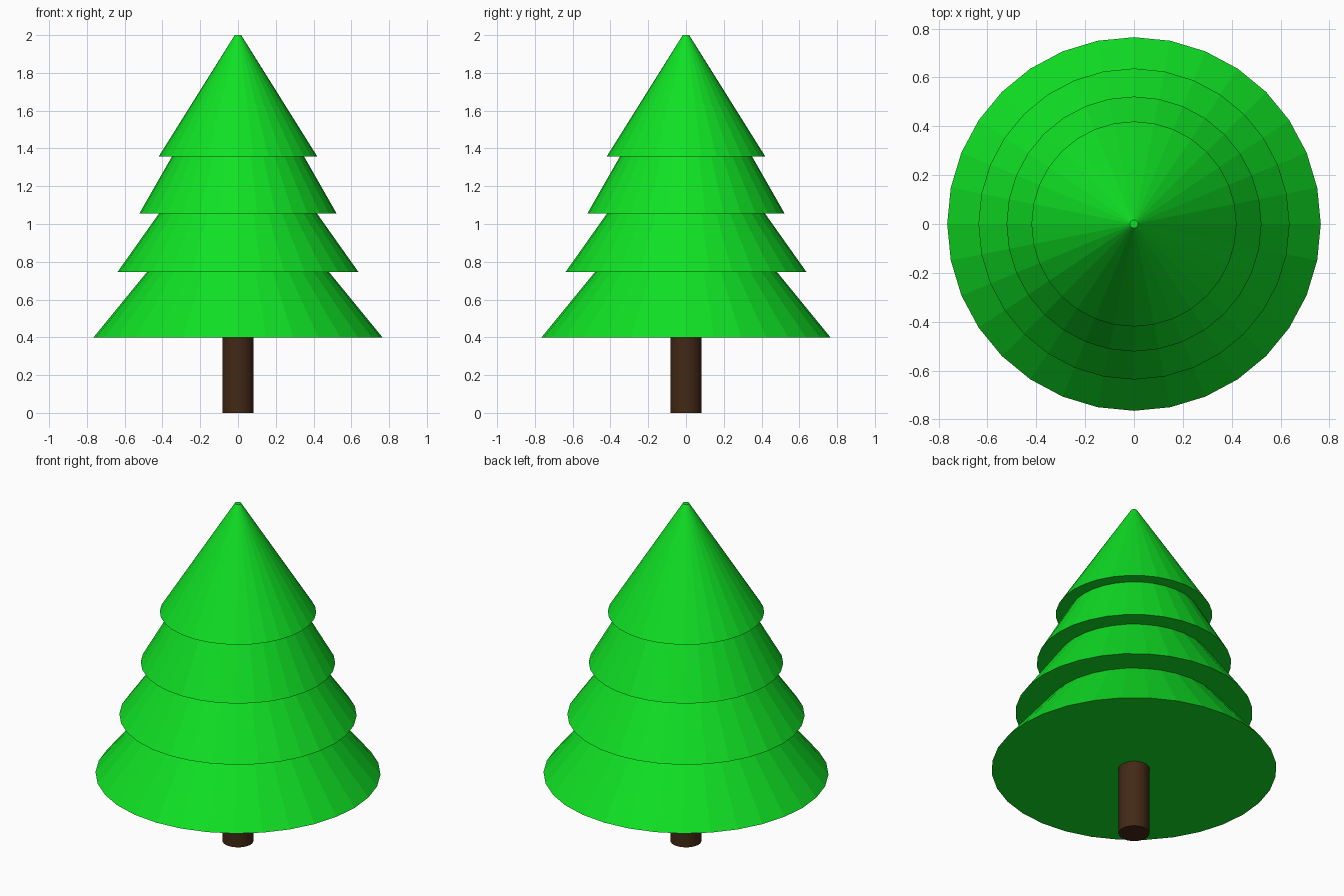
import bpy, bmesh
from math import sin, cos, pi

if "Cube" in bpy.data.objects:
    bpy.data.objects.remove(bpy.data.objects["Cube"])

SIDES = 32


def lathe(name, profile, color):
    """Closed solid of revolution from (radius, z) points, bottom to top."""
    bm = bmesh.new()
    rings = [[bm.verts.new((r * sin(2 * pi * i / SIDES), r * cos(2 * pi * i / SIDES), z))
              for i in range(SIDES)] for r, z in profile]
    for a, b in zip(rings, rings[1:]):
        for i in range(SIDES):
            j = (i + 1) % SIDES
            bm.faces.new((a[i], a[j], b[j], b[i]))
    bm.faces.new(rings[0])
    bm.faces.new(rings[-1])
    bmesh.ops.recalc_face_normals(bm, faces=bm.faces[:])
    mesh = bpy.data.meshes.new(name)
    bm.to_mesh(mesh)
    bm.free()
    mat = bpy.data.materials.new(name + "_color")
    mat.diffuse_color = color
    mat.use_nodes = True
    mat.node_tree.nodes["Principled BSDF"].inputs["Base Color"].default_value = mat.diffuse_color
    mesh.materials.append(mat)
    obj = bpy.data.objects.new(name, mesh)
    bpy.context.collection.objects.link(obj)
    return obj


# Trunk
lathe("trunk", [(0.083, 0.0), (0.083, 0.4)], (0.055, 0.022, 0.008, 1))

# Stepped foliage: each tier is (skirt radius, skirt z, radius at top, top z)
tiers = [(0.765, 0.40, 0.481, 0.747),
         (0.637, 0.747, 0.418, 1.056),
         (0.522, 1.056, 0.350, 1.357),
         (0.420, 1.357, 0.017, 2.0)]
profile = [p for r0, z0, r1, z1 in tiers for p in ((r0, z0), (r1, z1))]
lathe("foliage", profile, (0.005, 0.75, 0.018, 1))
